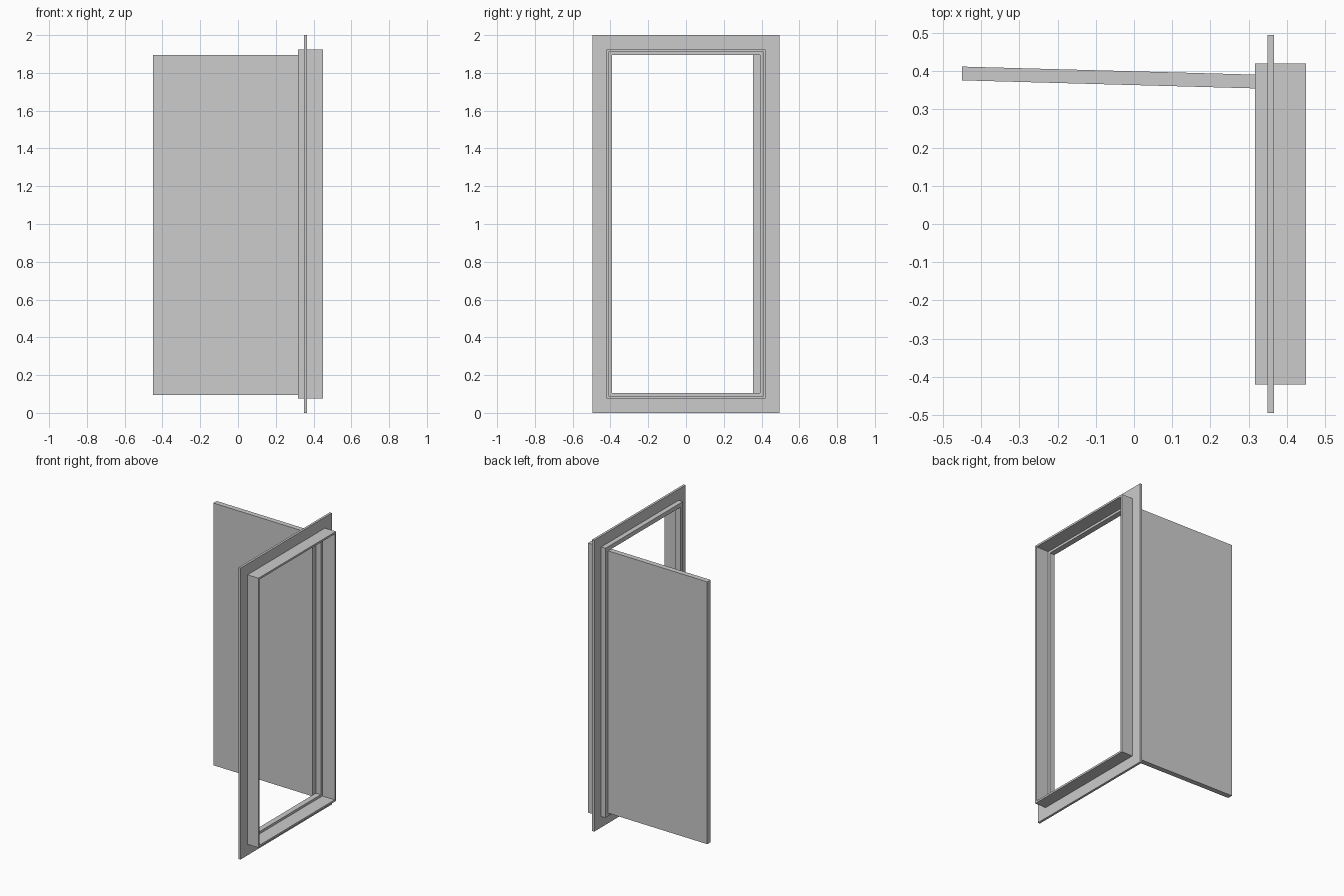
import bpy, bmesh
from math import radians
from mathutils import Matrix, Vector

if "Cube" in bpy.data.objects:
    bpy.data.objects.remove(bpy.data.objects["Cube"])


def make_object(name, bm):
    bmesh.ops.recalc_face_normals(bm, faces=bm.faces)
    mesh = bpy.data.meshes.new(name)
    bm.to_mesh(mesh)
    bm.free()
    obj = bpy.data.objects.new(name, mesh)
    bpy.context.collection.objects.link(obj)
    return obj


def sweep_frame(name, profile, half_y, half_z):
    """Sweep a closed (x, inset) profile around an upright rectangle."""
    bm = bmesh.new()
    rings = []
    for sy, sz in ((-1, -1), (1, -1), (1, 1), (-1, 1)):
        rings.append([bm.verts.new((x, sy * (half_y - d), 1 + sz * (half_z - d)))
                      for x, d in profile])
    n = len(profile)
    for i in range(4):
        a, b = rings[i], rings[(i + 1) % 4]
        for j in range(n):
            k = (j + 1) % n
            bm.faces.new((a[j], a[k], b[k], b[j]))
    return make_object(name, bm)


# Door frame: thin deep casing with a stop ledge at the back
sweep_frame("door_frame",
            [(0.317, 0), (0.45, 0), (0.45, 0.013), (0.355, 0.013),
             (0.355, 0.029), (0.317, 0.029)], 0.42, 0.925)

# Flat mounting flange around the casing
sweep_frame("wall_flange",
            [(0.35, 0), (0.366, 0), (0.366, 0.075), (0.35, 0.075)], 0.495, 1.0)

# Open door leaf, swung slightly past a right angle about its hinge edge
length, thick, height = 0.768, 0.036, 1.80
bm = bmesh.new()
bmesh.ops.create_cube(bm, size=1)
bmesh.ops.scale(bm, vec=(length, thick, height), verts=bm.verts)
bmesh.ops.translate(bm, vec=Vector((-length / 2, -thick / 2, 0.996)), verts=bm.verts)
bmesh.ops.transform(bm, verts=bm.verts,
                    matrix=Matrix.Translation((0.318, 0.391, 0)) @
                    Matrix.Rotation(radians(-1.57), 4, 'Z'))
make_object("door_leaf", bm)
